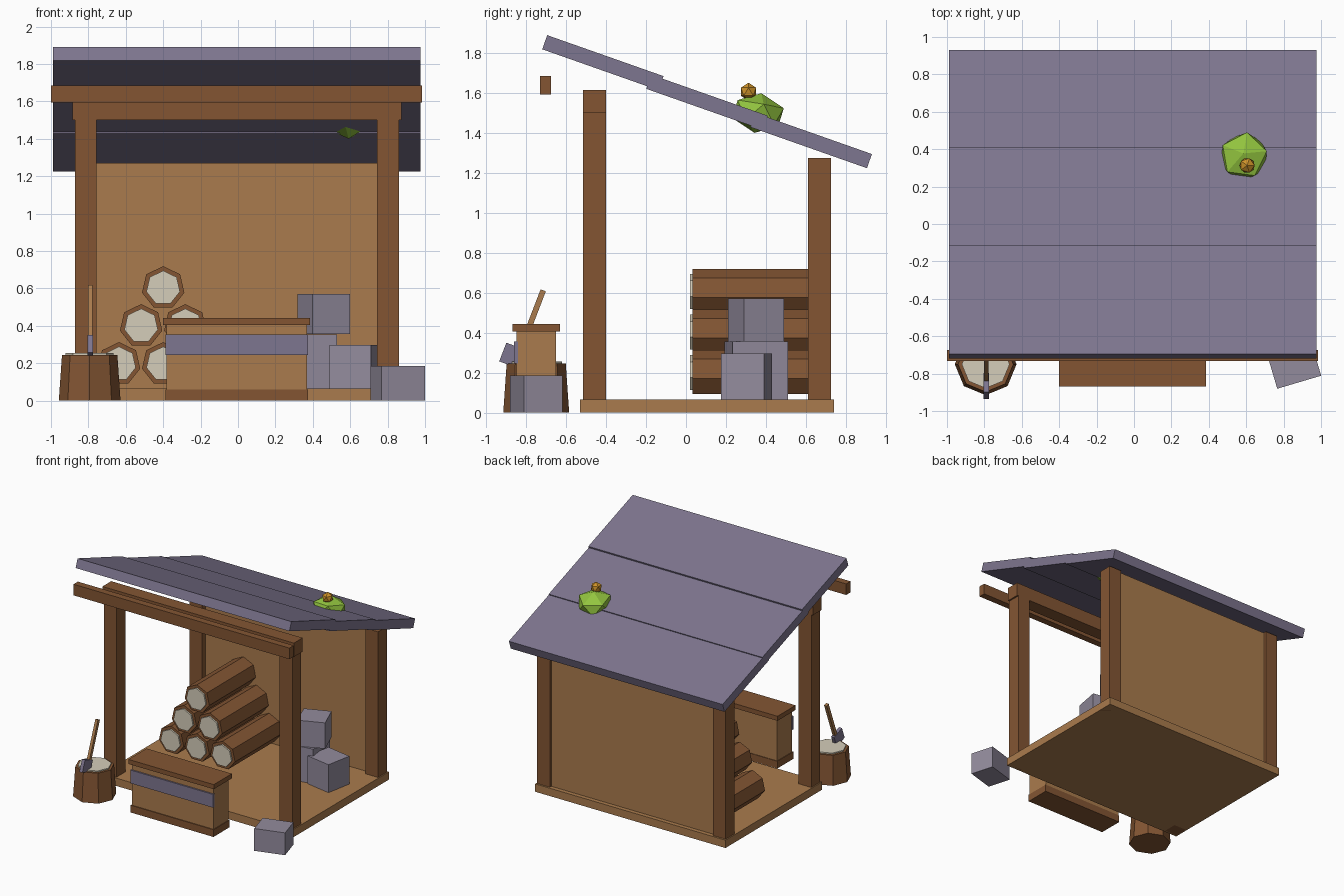
import bpy
from math import radians, pi

if "Cube" in bpy.data.objects:
    bpy.data.objects.remove(bpy.data.objects["Cube"])


def mat(name, r, g, b):
    m = bpy.data.materials.new(name)
    m.diffuse_color = [(c / 255) ** 2.2 for c in (r, g, b)] + [1]
    m.use_nodes = True
    m.node_tree.nodes["Principled BSDF"].inputs["Base Color"].default_value = m.diffuse_color
    return m


DARK = mat("dark_wood", 130, 86, 54)
LIGHT = mat("light_wood", 168, 122, 78)
CREAM = mat("cut_wood", 212, 204, 184)
SLATE = mat("slate", 125, 117, 142)
STONE = mat("stone", 145, 138, 155)
GREEN = mat("moss", 145, 195, 65)
GOLD = mat("gold", 205, 145, 45)
CX = -0.006  # shed centre line


def finish(name, m, rot):
    o = bpy.context.object
    o.name = name
    o.rotation_euler = [radians(a) for a in rot]
    o.data.materials.append(m)
    return o


def box(name, loc, size, m, rot=(0, 0, 0)):
    bpy.ops.mesh.primitive_cube_add(size=1, location=loc)
    o = finish(name, m, rot)
    o.scale = size
    return o


def span(name, x, y, z, m):
    """Box from its min/max on each axis."""
    return box(name, [(a + b) / 2 for a, b in (x, y, z)], [b - a for a, b in (x, y, z)], m)


def cone(name, n, r1, r2, depth, loc, m, rot=(0, 0, 0)):
    bpy.ops.mesh.primitive_cone_add(vertices=n, radius1=r1, radius2=r2, depth=depth, location=loc)
    return finish(name, m, rot)


def ball(name, r, loc, m, squash=1, rot=(0, 0, 0)):
    bpy.ops.mesh.primitive_ico_sphere_add(subdivisions=1, radius=r, location=loc)
    o = finish(name, m, rot)
    o.scale.z = squash
    return o


# Floor, back wall, posts and beams
span("floor", (CX - 0.875, CX + 0.875), (-0.53, 0.74), (0, 0.065), LIGHT)
span("back_wall", (CX - 0.77, CX + 0.77), (0.65, 0.705), (0.065, 1.27), LIGHT)
for side, s in (("left", -1), ("right", 1)):
    x = CX + s * 0.808
    span(side + "_front_post", (x - 0.058, x + 0.058), (-0.515, -0.4), (0.0, 1.51), DARK)
    span(side + "_back_post", (x - 0.058, x + 0.058), (0.61, 0.725), (0.0, 1.275), DARK)
span("front_beam", (CX - 0.88, CX + 0.88), (-0.515, -0.4), (1.5, 1.615), DARK)
span("eave_beam", (-1.0, 0.985), (-0.732, -0.675), (1.594, 1.686), DARK)

# Three overlapping roof panels
for i, (y, z) in enumerate([(-0.416, 1.752), (0.105, 1.554), (0.627, 1.362)]):
    box(f"roof_panel_{i + 1}", (CX, y, z), (1.965, 0.618, 0.075), SLATE, (-19.4, 0, 0))

# Moss clump with small bud
ball("moss_clump", 0.14, (0.588, 0.36, 1.5), GREEN, 0.72, (-10, 0, 10))
ball("moss_bud", 0.045, (0.605, 0.313, 1.607), GOLD)

# Log pile
for row, (n, z) in enumerate([(3, 0.197), (2, 0.4), (1, 0.603)]):
    for i in range(n):
        x = -0.4 + (i - (n - 1) / 2) * 0.236
        cone(f"log_{row}_{i}", 7, 0.116, 0.116, 0.61, (x, 0.338, z), DARK, (90, 0, 0))
        cone(f"log_end_{row}_{i}", 7, 0.092, 0.092, 0.02, (x, 0.03, z), CREAM, (90, 0, 0))

# Chest
span("chest_body", (-0.383, 0.368), (-0.848, -0.65), (0.02, 0.41), LIGHT)
span("chest_base", (-0.388, 0.373), (-0.855, -0.645), (0, 0.06), DARK)
span("chest_lid", (-0.4, 0.385), (-0.868, -0.63), (0.405, 0.443), DARK)
span("chest_band", (-0.388, 0.373), (-0.86, -0.84), (0.245, 0.355), SLATE)

# Chopping stump and axe
cone("stump", 8, 0.165, 0.148, 0.245, (-0.793, -0.75, 0.1225), DARK)
cone("stump_top", 8, 0.128, 0.128, 0.02, (-0.793, -0.75, 0.245), CREAM)
box("axe_handle", (-0.79, -0.783, 0.435), (0.024, 0.028, 0.38), LIGHT, (-21, 0, 0))
box("axe_head", (-0.79, -0.866, 0.284), (0.028, 0.11, 0.1), SLATE, (-21, 0, 0))

# Stone blocks
for i, (loc, size, a) in enumerate([
    ((0.37, 0.352, 0.21), (0.28, 0.28, 0.29), 8),
    ((0.458, 0.35, 0.463), (0.215, 0.215, 0.215), 22),
    ((0.62, 0.303, 0.181), (0.224, 0.22, 0.232), -10.5),
    ((0.855, -0.75, 0.0925), (0.245, 0.2, 0.185), 16.5),
]):
    box(f"stone_block_{i + 1}", loc, size, STONE, (0, 0, a))
